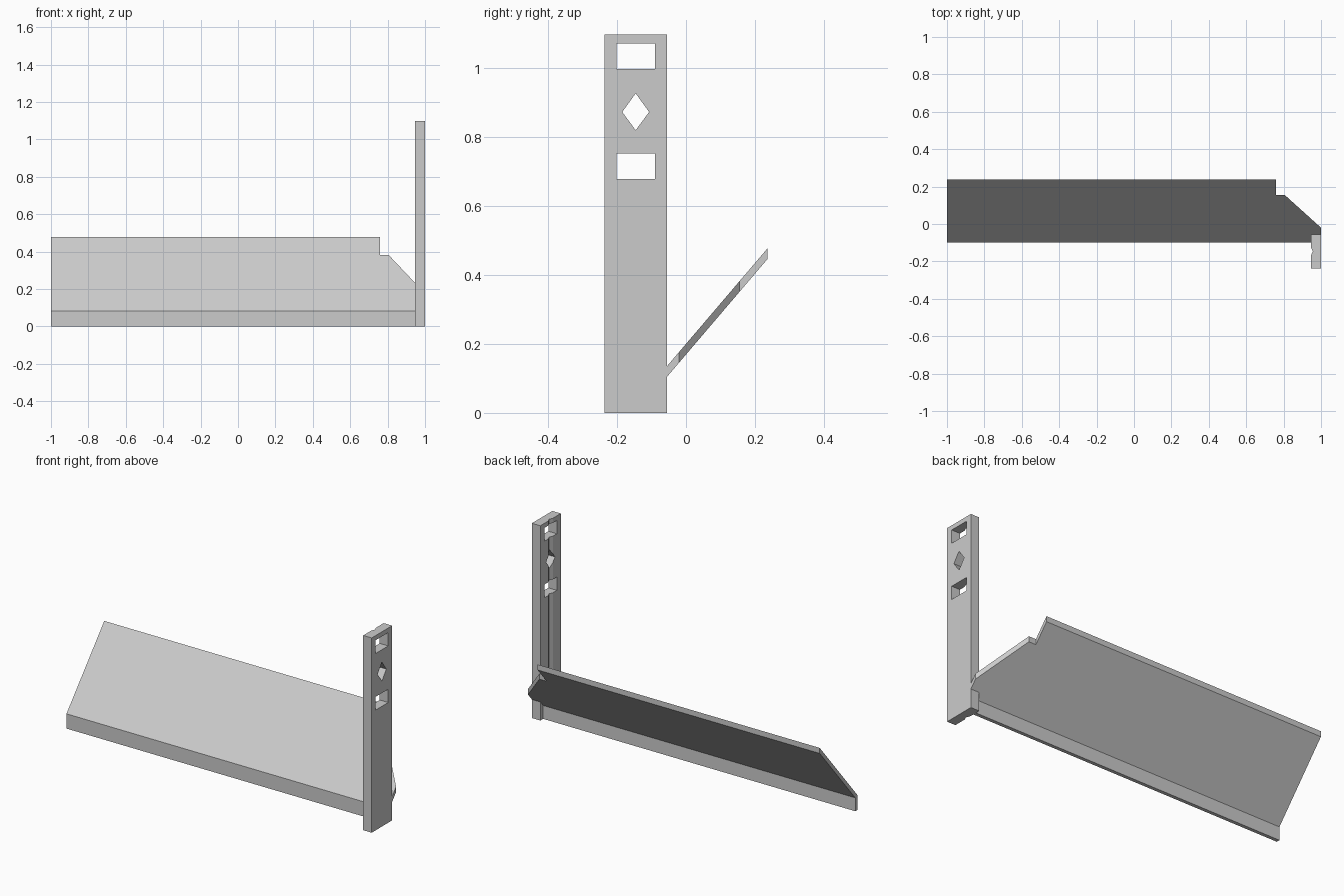
import bpy, bmesh
from mathutils import Vector

if "Cube" in bpy.data.objects:
    bpy.data.objects.remove(bpy.data.objects["Cube"])

grey = bpy.data.materials.new("light_grey")
grey.diffuse_color = (0.6, 0.6, 0.6, 1.0)
grey.use_nodes = True
grey.node_tree.nodes["Principled BSDF"].inputs["Base Color"].default_value = grey.diffuse_color


def prism(name, outline, axis, lo, hi):
    """Extrude a closed 2D outline along x (outline in y, z) or z (outline in x, y)."""
    bm = bmesh.new()
    if axis == 'x':
        verts = [bm.verts.new((lo, a, b)) for a, b in outline]
        step = Vector((hi - lo, 0, 0))
    else:
        verts = [bm.verts.new((a, b, lo)) for a, b in outline]
        step = Vector((0, 0, hi - lo))
    face = bm.faces.new(verts)
    result = bmesh.ops.extrude_face_region(bm, geom=[face])
    moved = [v for v in result['geom'] if isinstance(v, bmesh.types.BMVert)]
    bmesh.ops.translate(bm, verts=moved, vec=step)
    bmesh.ops.recalc_face_normals(bm, faces=bm.faces[:])
    mesh = bpy.data.meshes.new(name)
    bm.to_mesh(mesh)
    bm.free()
    mesh.materials.append(grey)
    obj = bpy.data.objects.new(name, mesh)
    bpy.context.collection.objects.link(obj)
    return obj


def cut(target, cutters):
    """Subtract each cutter, then remove it."""
    bpy.context.view_layer.objects.active = target
    for c in cutters:
        c.hide_render = True
        mod = target.modifiers.new("cut", 'BOOLEAN')
        mod.operation = 'DIFFERENCE'
        mod.solver = 'EXACT'
        mod.object = c
        bpy.ops.object.modifier_apply(modifier=mod.name)
        bpy.data.objects.remove(c, do_unlink=True)


def rect(y0, y1, z0, z1):
    return [(y0, z0), (y1, z0), (y1, z1), (y0, z1)]


# Post with a shallow V groove down its inner face
inner, front, back, mid = 0.947, -0.237, -0.055, -0.146
post = prism("post", [(inner, front), (1, front), (1, back), (inner, back),
                      (inner, mid + 0.02), (inner + 0.009, mid),
                      (inner, mid - 0.02)], 'z', 0, 1.098)

# Two rectangular slots and a diamond hole through the post
slots = [prism("slot_cutter", rect(mid - 0.056, mid + 0.056, z, z + 0.075),
               'x', 0.8, 1.2) for z in (0.678, 0.997)]
diamond = prism("diamond_cutter", [(mid - 0.039, 0.873), (mid, 0.82),
                                   (mid + 0.039, 0.873), (mid, 0.927)],
                'x', 0.8, 1.2)
cut(post, slots + [diamond])

# Sloping panel with a vertical lip along its lower front edge
y0, y1, lip, drop = -0.1, 0.237, 0.02, 0.031


def slope(y):
    return 0.083 + (y - y0) * 1.172


panel = prism("sloping_panel", [(y0, 0), (y0 + lip, 0),
                                (y0 + lip, slope(y0 + lip) - drop),
                                (y1, slope(y1) - drop), (y1, slope(y1)),
                                (y0, slope(y0))], 'x', -1, 1)

# Stepped and angled rear corner, and the recess that fits around the post
corner = prism("corner_cutter", [(0.76, 0.4), (0.76, 0.156), (0.805, 0.156),
                                 (1.0, -0.02), (1.1, -0.11), (1.1, 0.4)],
               'z', -0.5, 1)
recess = prism("recess_cutter", [(inner, -0.3), (1.1, -0.3), (1.1, back),
                                 (inner, back)], 'z', -0.5, 1)
cut(panel, [corner, recess])
